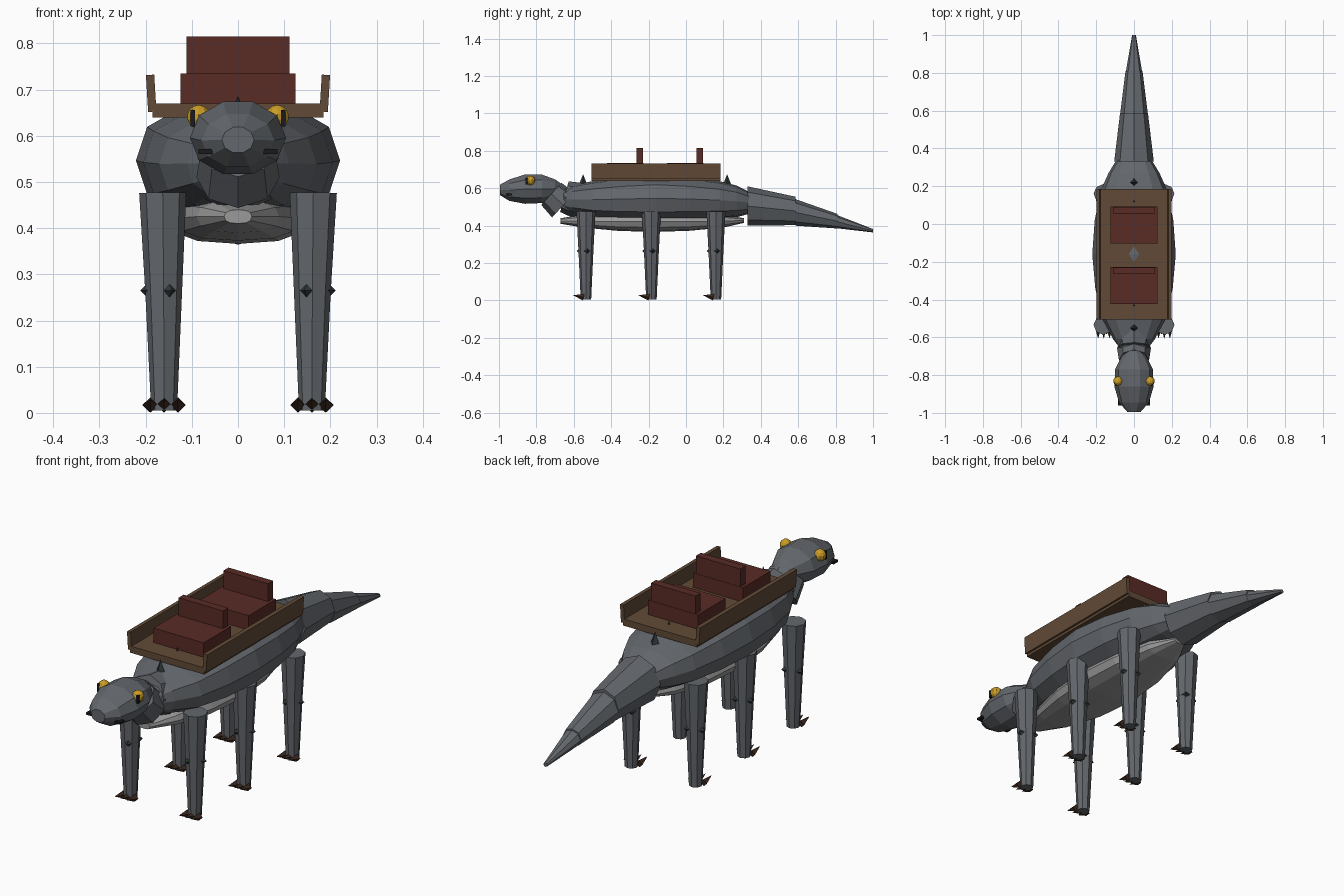
import bpy, bmesh, math
from mathutils import Vector, Matrix

cube = bpy.data.objects.get("Cube")
if cube:
    bpy.data.objects.remove(cube, do_unlink=True)


def material(name, rgb):
    m = bpy.data.materials.new(name)
    m.use_nodes = True
    color = (*rgb, 1)
    m.diffuse_color = color
    m.node_tree.nodes["Principled BSDF"].inputs["Base Color"].default_value = color
    return m


SKIN = material("slate skin", (.125, .135, .15))
BELLY = material("pale belly", (.32, .32, .32))
WOOD = material("brown wood", (.12, .068, .037))
LEATHER = material("red leather", (.1, .024, .018))
SPIKE = material("dark spike", (.03, .04, .04))
CLAW = material("brown claw", (.05, .025, .015))
YELLOW = material("yellow eye", (.6, .34, .02))
BLACK = material("black", (.01, .01, .012))


def finish(name, bm, mat):
    bmesh.ops.recalc_face_normals(bm, faces=bm.faces)
    mesh = bpy.data.meshes.new(name)
    bm.to_mesh(mesh)
    bm.free()
    mesh.materials.append(mat)
    obj = bpy.data.objects.new(name, mesh)
    bpy.context.collection.objects.link(obj)
    return obj


def loft(name, mat, sections, sides, power=1.0):
    """Skin rounded sections (y, half width, low z, high z) along y."""
    bm = bmesh.new()
    rings = []
    for y, w, lo, hi in sections:
        ring = []
        for i in range(sides):
            a = math.tau * i / sides
            c, s = (math.copysign(abs(v) ** power, v) for v in (math.cos(a), math.sin(a)))
            ring.append(bm.verts.new((w * c, y, (lo + hi) / 2 + s * (hi - lo) / 2)))
        rings.append(ring)
    for r, q in zip(rings, rings[1:]):
        for i in range(sides):
            j = (i + 1) % sides
            bm.faces.new((r[i], r[j], q[j], q[i]))
    bm.faces.new(rings[0])
    bm.faces.new(rings[-1])
    return finish(name, bm, mat)


def taper(name, mat, a, b, r1, r2, sides):
    """Cone or tapered cylinder from point a to point b."""
    a, b = Vector(a), Vector(b)
    d = b - a
    bm = bmesh.new()
    rot = d.to_track_quat('Z', 'Y').to_matrix().to_4x4()
    bmesh.ops.create_cone(bm, cap_ends=True, segments=sides, radius1=r1, radius2=r2,
                          depth=d.length, matrix=Matrix.Translation((a + b) / 2) @ rot)
    return finish(name, bm, mat)


def box(name, mat, center, size, tilt=0):
    bm = bmesh.new()
    m = (Matrix.Translation(center) @ Matrix.Rotation(tilt, 4, 'Y')
         @ Matrix.Diagonal((*size, 1)))
    bmesh.ops.create_cube(bm, size=1, matrix=m)
    return finish(name, bm, mat)


# Torso and underbelly
loft("body", SKIN, [
    (-.69, .05, .5, .58), (-.61, .11, .465, .615), (-.5, .17, .44, .638),
    (-.34, .205, .425, .66), (-.16, .221, .42, .673), (.02, .208, .425, .66),
    (.18, .175, .435, .638), (.27, .135, .445, .615), (.36, .08, .47, .57)], 12, .8)
loft("belly", BELLY, [
    (-.67, .03, .41, .44), (-.55, .09, .39, .46), (-.37, .135, .373, .47),
    (-.18, .152, .366, .48), (.02, .135, .373, .47), (.2, .09, .39, .46),
    (.31, .03, .415, .44)], 12, .8)

# Overlapping tail segments
loft("tail_base", SKIN, [(.33, .105, .4, .61), (.585, .074, .403, .555)], 8)
loft("tail_middle", SKIN, [(.585, .073, .4, .542), (.81, .045, .385, .463)], 8)
loft("tail_tip", SKIN, [(.807, .043, .386, .457), (1, .01, .364, .382)], 8)

# Neck and head
taper("neck_base", SKIN, (0, -.56, .53), (0, -.65, .555), .1, .085, 8)
taper("neck_top", SKIN, (0, -.655, .51), (0, -.72, .57), .09, .08, 8)
loft("head", SKIN, [
    (-.995, .035, .562, .62), (-.945, .079, .53, .65), (-.86, .104, .513, .678),
    (-.77, .1, .517, .677), (-.7, .066, .545, .65), (-.66, .02, .585, .62)], 10)

for side, sx in (("left", 1), ("right", -1)):
    # Eyes with slit pupils, and nostrils
    bm = bmesh.new()
    bmesh.ops.create_uvsphere(bm, u_segments=10, v_segments=7, radius=.026,
                              matrix=Matrix.Translation((sx * .085, -.832, .641)))
    finish(side + "_eye", bm, YELLOW)
    box(side + "_pupil", BLACK, (sx * .098, -.851, .638), (.01, .012, .036))
    box(side + "_nostril", BLACK, (sx * .07, -.945, .566), (.03, .03, .01))

    # Three legs per side with knee spikes and toe claws
    for place, y in (("front", -.535), ("middle", -.185), ("rear", .16)):
        leg = f"{place}_{side}_"
        hip, knee, foot = ((sx * .163, y, .477), (sx * .161, y, .265), (sx * .16, y, .005))
        taper(leg + "thigh", SKIN, hip, knee, .051, .04, 8)
        taper(leg + "shin", SKIN, knee, foot, .04, .028, 8)
        for i, turn in enumerate((0, 120, 240)):
            a = math.radians(turn - 110)
            out = Vector((sx * math.cos(a), math.sin(a), 0))
            start = Vector(knee) + out * .024
            taper(f"{leg}knee_spike_{i}", SPIKE, start, start + out * .028, .026, 0, 4)
        for i in (-1, 0, 1):
            x = sx * .16 + i * .03
            taper(f"{leg}claw_{i + 2}", CLAW, (x, y - .012, .017), (x, y - .072, .029),
                  .017, 0, 4)

    # Carrier side boards leaning slightly outward
    box(side + "_side_board", WOOD, (sx * .188, -.16, .692), (.018, .69, .08), sx * .06)

# Spikes along the spine
for i, (y, z) in enumerate(((-.55, .615), (-.43, .625), (.12, .625), (.22, .615))):
    taper(f"spine_spike_{i}", SPIKE, (0, y, z), (0, y, z + .06), .024, 0, 4)

# Carrier floor and two seats
box("carrier_floor", WOOD, (0, -.16, .655), (.37, .69, .03))
for place, y in (("front", -.325), ("rear", -.005)):
    box(place + "_seat_cushion", LEATHER, (0, y, .702), (.25, .195, .066))
    box(place + "_seat_back", LEATHER, (0, y + .078, .765), (.222, .036, .1))
